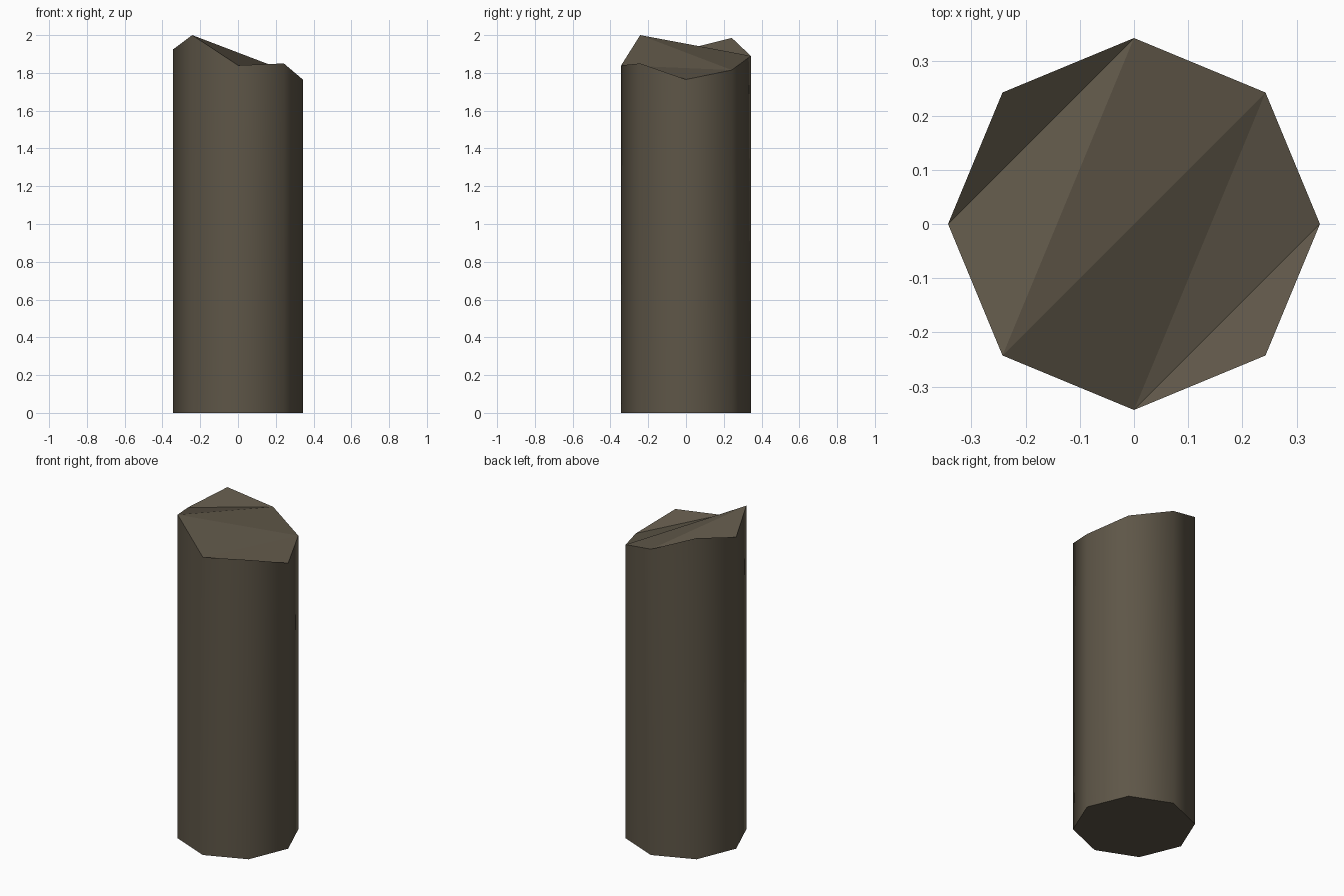
import bpy, bmesh, math

if "Cube" in bpy.data.objects:
    bpy.data.objects.remove(bpy.data.objects["Cube"])

R = 0.343
# broken-off top: height at each corner, counter-clockwise from +x
TOPS = [1.765, 1.815, 1.89, 1.985, 1.925, 2.0, 1.84, 1.85]
N = len(TOPS)

wood = bpy.data.materials.new("dark_wood")
wood.diffuse_color = (0.112, 0.093, 0.064, 1)
wood.use_nodes = True
wood.node_tree.nodes["Principled BSDF"].inputs["Base Color"].default_value = wood.diffuse_color

bm = bmesh.new()
ring = [(R * math.cos(math.tau * i / N), R * math.sin(math.tau * i / N)) for i in range(N)]
low = [bm.verts.new((x, y, 0)) for x, y in ring]
top = [bm.verts.new((x, y, z)) for (x, y), z in zip(ring, TOPS)]

# smooth sides
for i in range(N):
    j = (i + 1) % N
    bm.faces.new((low[i], low[j], top[j], top[i])).smooth = True

# flat base
bm.faces.new(low[::-1])

# jagged top: zigzag strip of facets across the octagon
strip = [3, 4, 2, 5, 1, 6, 0, 7]
for a, b, c in zip(strip, strip[1:], strip[2:]):
    bm.faces.new([top[k] for k in sorted((a, b, c))])

# keep rims and top ridges sharp
for e in bm.edges:
    if not all(f.smooth for f in e.link_faces):
        e.smooth = False

mesh = bpy.data.meshes.new("post")
bm.to_mesh(mesh)
bm.free()
mesh.materials.append(wood)
post = bpy.data.objects.new("post", mesh)
bpy.context.collection.objects.link(post)
